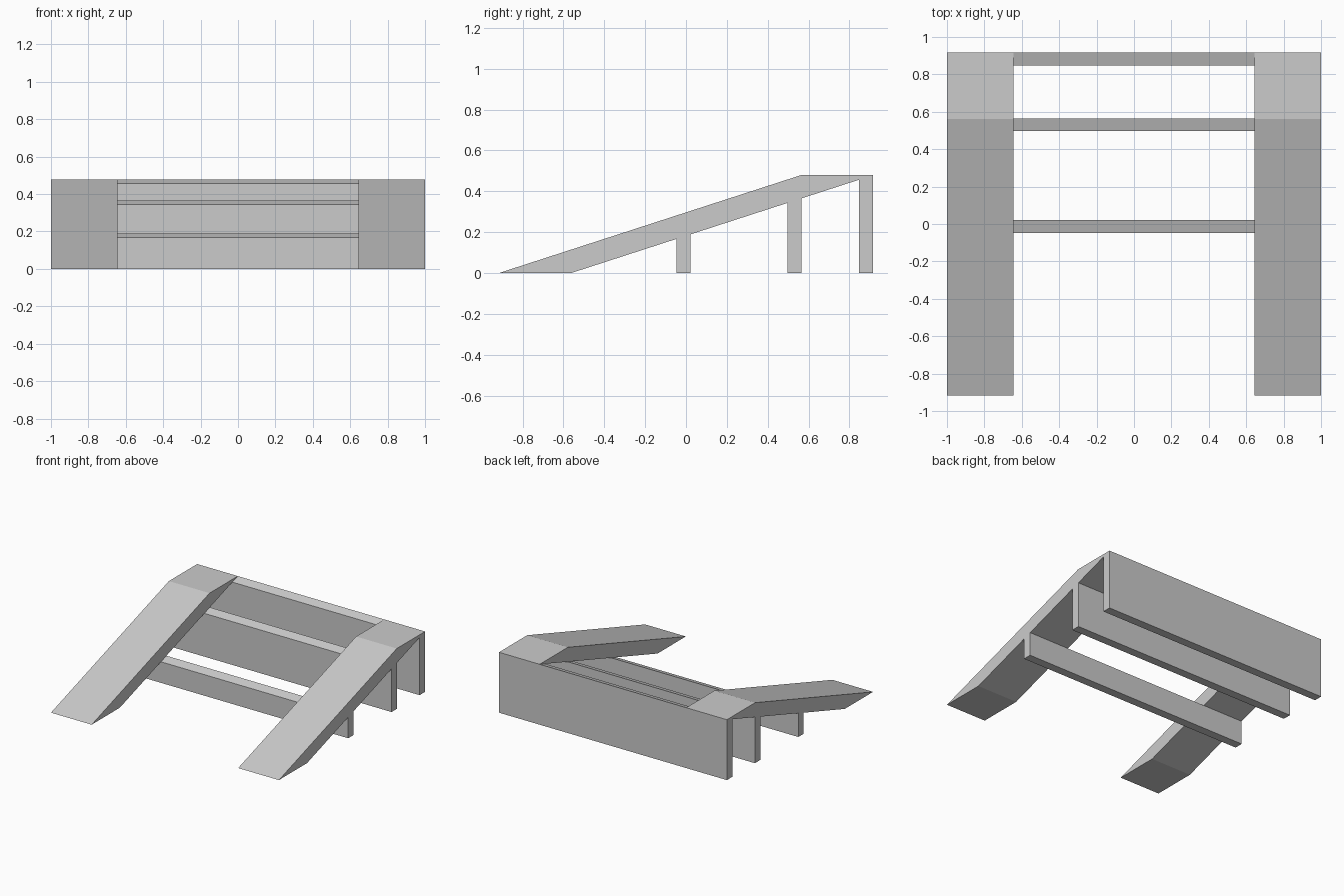
import bpy, bmesh

if "Cube" in bpy.data.objects:
    bpy.data.objects.remove(bpy.data.objects["Cube"])

END, KINK, TOP = 0.916, 0.562, 0.479


def extrude_profile(name, profile, x0, x1):
    """Extrude a (y, z) profile along x from x0 to x1."""
    bm = bmesh.new()
    face = bm.faces.new([bm.verts.new((x0, y, z)) for y, z in profile])
    ext = bmesh.ops.extrude_face_region(bm, geom=[face])
    verts = [g for g in ext["geom"] if isinstance(g, bmesh.types.BMVert)]
    bmesh.ops.translate(bm, verts=verts, vec=(x1 - x0, 0, 0))
    bmesh.ops.recalc_face_normals(bm, faces=bm.faces)
    mesh = bpy.data.meshes.new(name)
    bm.to_mesh(mesh)
    bm.free()
    obj = bpy.data.objects.new(name, mesh)
    bpy.context.collection.objects.link(obj)
    return obj


def underside(y):
    """Height of the ramp underside at y."""
    return TOP * (y + KINK) / (END + KINK)


# Two sloped ramp tracks with a flat landing at the back
ramp = [(-END, 0), (-KINK, 0), (END, TOP), (KINK, TOP)]
extrude_profile("left_ramp", ramp, -1.0, -0.643)
extrude_profile("right_ramp", ramp, 0.643, 1.0)

# Full-width support boards, tops cut to the ramp slope
boards = {"front_support": (-0.047, 0.021),
          "middle_support": (0.497, 0.565),
          "back_support": (0.848, END)}
for name, (y0, y1) in boards.items():
    profile = [(y0, 0), (y1, 0), (y1, underside(y1)), (y0, underside(y0))]
    extrude_profile(name, profile, -1.0, 1.0)
